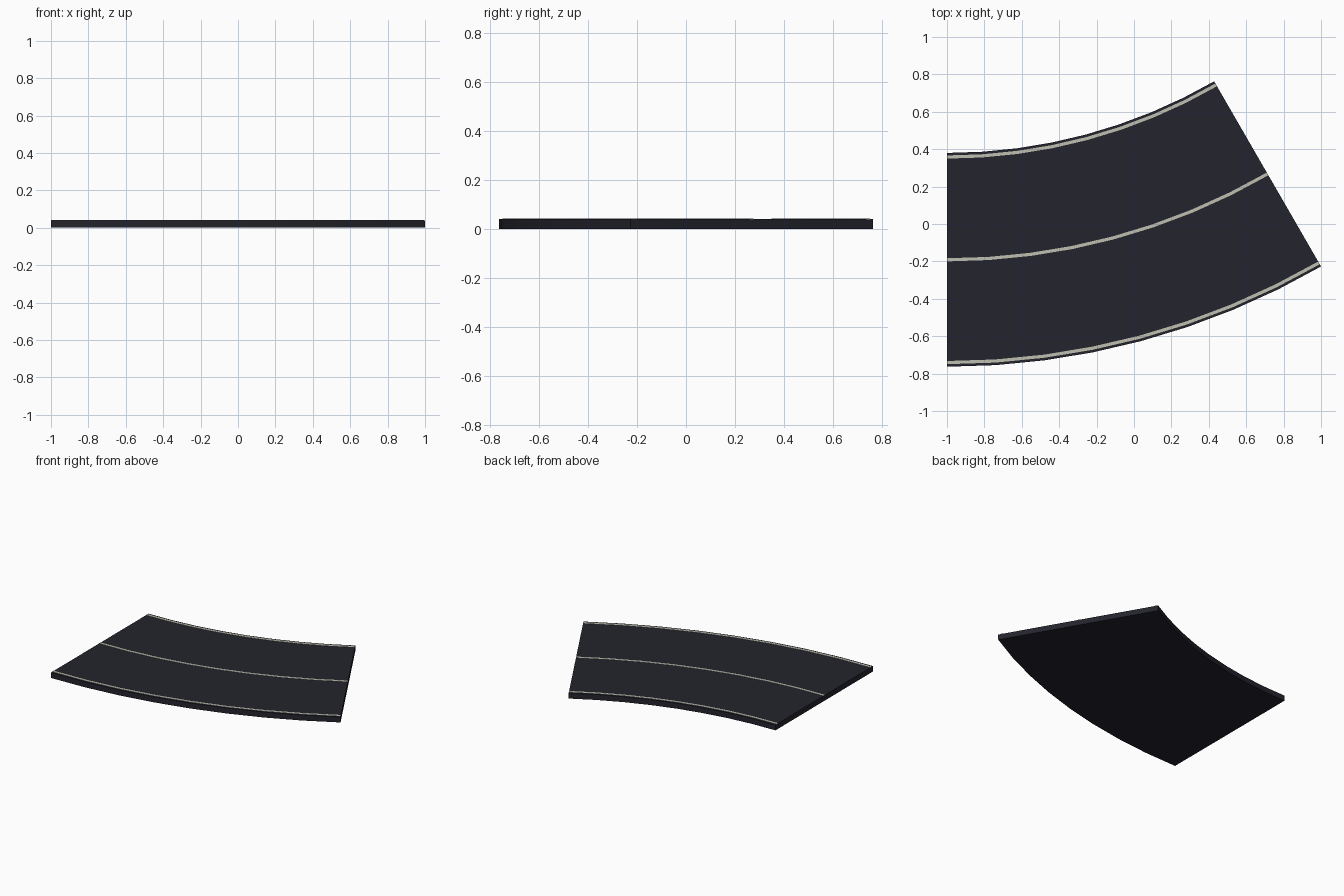
import bpy, bmesh, math

if "Cube" in bpy.data.objects:
    bpy.data.objects.remove(bpy.data.objects["Cube"])

SEGMENTS = 8
SWEEP = math.radians(30)
CX, CY = -1.0, 3.237          # centre of the bend
R_IN, R_MID, R_OUT = 2.857, 3.4286, 4.0
SLAB_TOP = 0.04


def material(name, rgb):
    mat = bpy.data.materials.new(name)
    mat.diffuse_color = (*rgb, 1)
    mat.use_nodes = True
    mat.node_tree.nodes["Principled BSDF"].inputs["Base Color"].default_value = mat.diffuse_color
    return mat


def curved_strip(name, r0, r1, z0, z1, mat):
    """Sweep a rectangular cross-section around the bend."""
    bm = bmesh.new()
    rings = []
    for i in range(SEGMENTS + 1):
        a = SWEEP * i / SEGMENTS
        rings.append([bm.verts.new((CX + r * math.sin(a), CY - r * math.cos(a), z))
                      for r, z in ((r0, z0), (r1, z0), (r1, z1), (r0, z1))])
    for a, b in zip(rings, rings[1:]):
        for k in range(4):
            n = (k + 1) % 4
            bm.faces.new((a[k], a[n], b[n], b[k]))
    bm.faces.new(rings[0])
    bm.faces.new(rings[-1])
    bmesh.ops.recalc_face_normals(bm, faces=bm.faces)
    mesh = bpy.data.meshes.new(name)
    bm.to_mesh(mesh)
    bm.free()
    mesh.materials.append(mat)
    obj = bpy.data.objects.new(name, mesh)
    bpy.context.collection.objects.link(obj)


asphalt = material("dark asphalt", (0.017, 0.017, 0.026))
paint = material("off white paint", (0.52, 0.52, 0.44))

# Road slab
curved_strip("road_slab", R_IN, R_OUT, 0, SLAB_TOP, asphalt)

# Painted lines: two edges and the centre
for name, r in (("inner_edge_line", R_IN + 0.022),
                ("centre_line", R_MID),
                ("outer_edge_line", R_OUT - 0.022)):
    curved_strip(name, r - 0.0085, r + 0.0085, SLAB_TOP - 0.002, SLAB_TOP + 0.002, paint)
